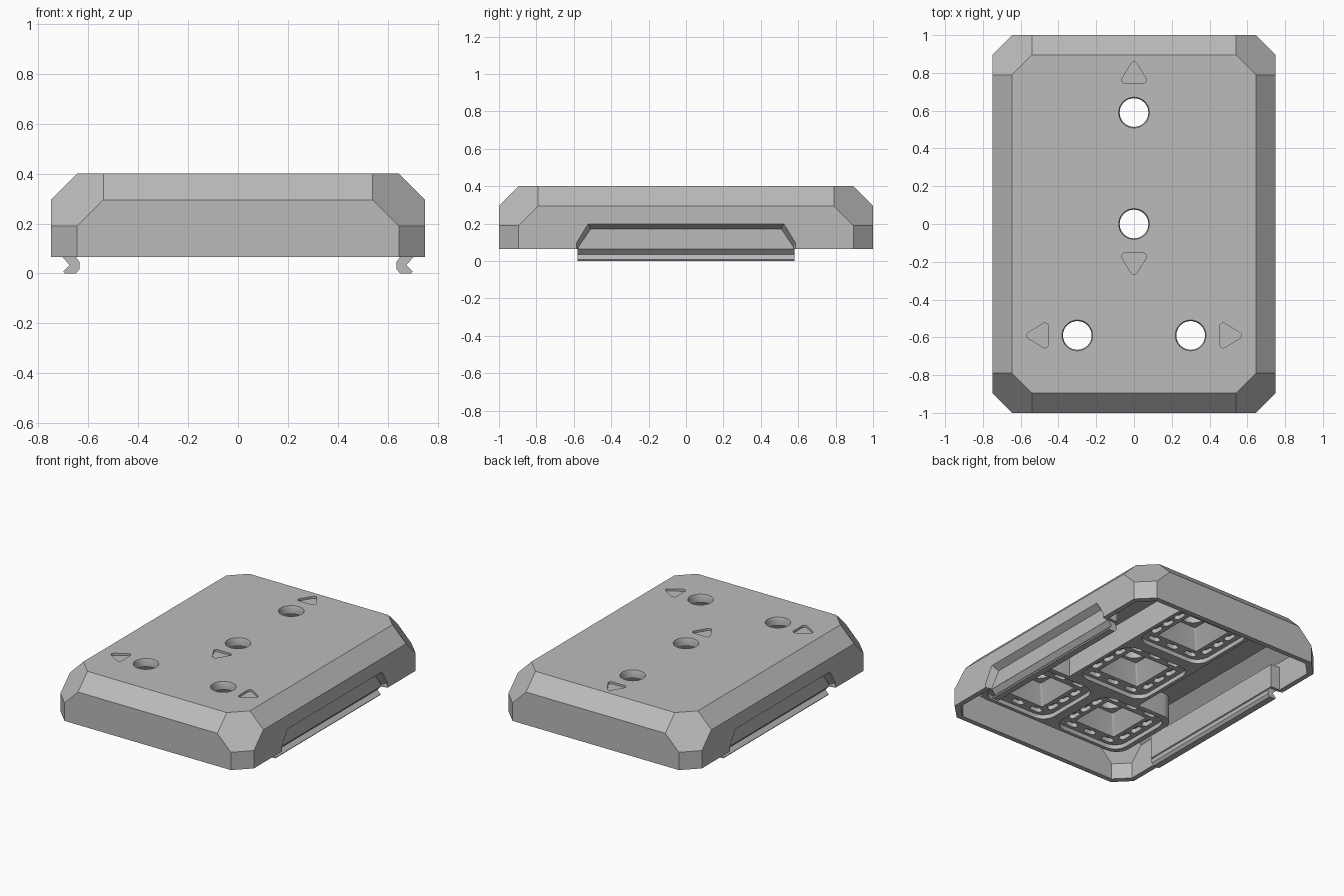
import bpy, bmesh, math
from mathutils import Vector

old = bpy.data.objects.get("Cube")
if old:
    bpy.data.objects.remove(old, do_unlink=True)

grey = bpy.data.materials.new("mid_grey")
grey.use_nodes = True
colour = (0.5, 0.5, 0.5, 1)
grey.diffuse_color = colour
grey.node_tree.nodes["Principled BSDF"].inputs["Base Color"].default_value = colour


def add_object(name, bm):
    bmesh.ops.recalc_face_normals(bm, faces=bm.faces[:])
    mesh = bpy.data.meshes.new(name)
    bm.to_mesh(mesh)
    bm.free()
    mesh.materials.append(grey)
    obj = bpy.data.objects.new(name, mesh)
    bpy.context.collection.objects.link(obj)
    return obj


def hull(name, points):
    """Convex solid around the points, with flat faces merged."""
    bm = bmesh.new()
    for p in points:
        bm.verts.new(p)
    result = bmesh.ops.convex_hull(bm, input=bm.verts[:])
    spare = {v for v in result["geom_interior"] + result["geom_unused"]
             if isinstance(v, bmesh.types.BMVert)}
    bmesh.ops.delete(bm, geom=list(spare), context='VERTS')
    bmesh.ops.dissolve_limit(bm, angle_limit=0.005, verts=bm.verts[:], edges=bm.edges[:])
    return add_object(name, bm)


def combine(target, other, operation):
    mod = target.modifiers.new("combine", 'BOOLEAN')
    mod.operation, mod.object, mod.solver = operation, other, 'EXACT'
    bpy.context.view_layer.objects.active = target
    bpy.ops.object.modifier_apply(modifier=mod.name)
    bpy.data.objects.remove(other, do_unlink=True)


def at(outline, z):
    return [(x, y, z) for x, y in outline]


def circle(cx, cy, r, n=32):
    return [(cx + r * math.cos(math.tau * i / n), cy + r * math.sin(math.tau * i / n))
            for i in range(n)]


def rounded(corners, r, n=24):
    """Outline points of corner circles; their hull is a rounded shape."""
    return [p for cx, cy in corners for p in circle(cx, cy, r, n)]


def box(cx, cy, hx, hy, r):
    return rounded([(cx + sx * (hx - r), cy + sy * (hy - r))
                    for sx in (-1, 1) for sy in (-1, 1)], r)


def case_points(hx, hy, base, top, c):
    """Box with bevelled top edges and a diagonal cut at every corner."""
    points = []
    for sx in (-1, 1):
        for sy in (-1, 1):
            for dx, dy, z in ((c, 0, base), (0, c, base), (c, 0, top - 2 * c),
                              (0, c, top - 2 * c), (0, 2 * c, top - c), (2 * c, 0, top - c),
                              (c, 2 * c, top), (2 * c, c, top)):
                points.append((sx * (hx - dx), sy * (hy - dy), z))
    return points


# Hollow case
case = hull("case", case_points(0.75, 1.0, 0.065, 0.4, 0.105))
combine(case, hull("cavity", case_points(0.715, 0.965, 0.0, 0.36, 0.092)), 'DIFFERENCE')

# Mounting block under the lid: a wide end and a middle column
wide = box(0, -0.585, 0.6, 0.285, 0.1)
column = box(0, 0.2, 0.29, 0.67, 0.1)
for outline in (wide, column):
    combine(case, hull("block", at(outline, 0.19) + at(outline, 0.375)), 'UNION')

# Thickened side walls with a bevelled recess on each outer face
for s in (-1, 1):
    combine(case, hull("side_pad", [(s * x, y, z) for x in (0.645, 0.73)
                                    for y in (-0.6, 0.6) for z in (0.065, 0.23)]), 'UNION')
    recess = []
    for x, foot, knee, head, top in ((0.76, 0.588, 0.1, 0.525, 0.205),
                                     (0.705, 0.575, 0.075, 0.51, 0.17)):
        for y in (-1, 1):
            recess += [(s * x, y * foot, 0.03), (s * x, y * foot, knee), (s * x, y * head, top)]
    combine(case, hull("recess", recess), 'DIFFERENCE')

# Four mounts: pocket, tapered well, screw hole, small slots and an arrow mark
mounts = [((0, 0.59), (0, 1)), ((0, 0), (0, -1)),
          ((-0.3, -0.59), (-1, 0)), ((0.3, -0.59), (1, 0))]
for (cx, cy), (dx, dy) in mounts:
    pocket = box(cx, cy, 0.265, 0.255, 0.09)
    cutters = [at(pocket, 0.1) + at(pocket, 0.22)]
    cutters.append(at(box(cx, cy, 0.165, 0.165, 0.01), 0.21)
                   + at(box(cx, cy, 0.1, 0.1, 0.01), 0.345))
    cutters.append(at(circle(cx, cy, 0.076), 0.3) + at(circle(cx, cy, 0.076), 0.45))
    cutters.append(at(circle(cx, cy, 0.076), 0.385) + at(circle(cx, cy, 0.082), 0.401))
    for sx, sy in ((1, 0), (-1, 0), (0, 1), (0, -1)):
        for along in (-0.15, 0, 0.15):
            if sx and along:
                along *= 0.75
            px, py = cx + sx * 0.21 + sy * along, cy + sy * 0.21 + sx * along
            slot = rounded([(px - abs(sy) * 0.022, py - abs(sx) * 0.022),
                            (px + abs(sy) * 0.022, py + abs(sx) * 0.022)], 0.022, 12)
            cutters.append(at(slot, 0.2) + at(slot, 0.25))
    tips = [(0.25, 0), (0.172, 0.048), (0.172, -0.048)]
    arrow = rounded([(cx + dx * a - dy * b, cy + dy * a + dx * b) for a, b in tips], 0.018, 16)
    cutters.append(at(arrow, 0.385) + at(arrow, 0.43))
    for points in cutters:
        combine(case, hull("mount_cutter", points), 'DIFFERENCE')

# Hooked clip rails below the side walls
profile = [(0.705, 0.1), (0.705, 0.066), (0.675, 0.034), (0.7, 0.008), (0.695, 0.0),
           (0.65, 0.0), (0.635, 0.018), (0.635, 0.045), (0.65, 0.066), (0.65, 0.1)]
rails = []
for s, side in ((-1, "right"), (1, "left")):
    bm = bmesh.new()
    face = bm.faces.new([bm.verts.new((s * x, -0.58, z)) for x, z in profile])
    grown = bmesh.ops.extrude_face_region(bm, geom=[face])
    moved = [v for v in grown["geom"] if isinstance(v, bmesh.types.BMVert)]
    bmesh.ops.translate(bm, verts=moved, vec=Vector((0, 1.16, 0)))
    rails.append(add_object(side + "_clip_rail", bm))

# Smooth the round holes while keeping the edges crisp
bpy.ops.object.select_all(action='DESELECT')
case.select_set(True)
bpy.context.view_layer.objects.active = case
bpy.ops.object.shade_smooth_by_angle(angle=math.radians(25))
